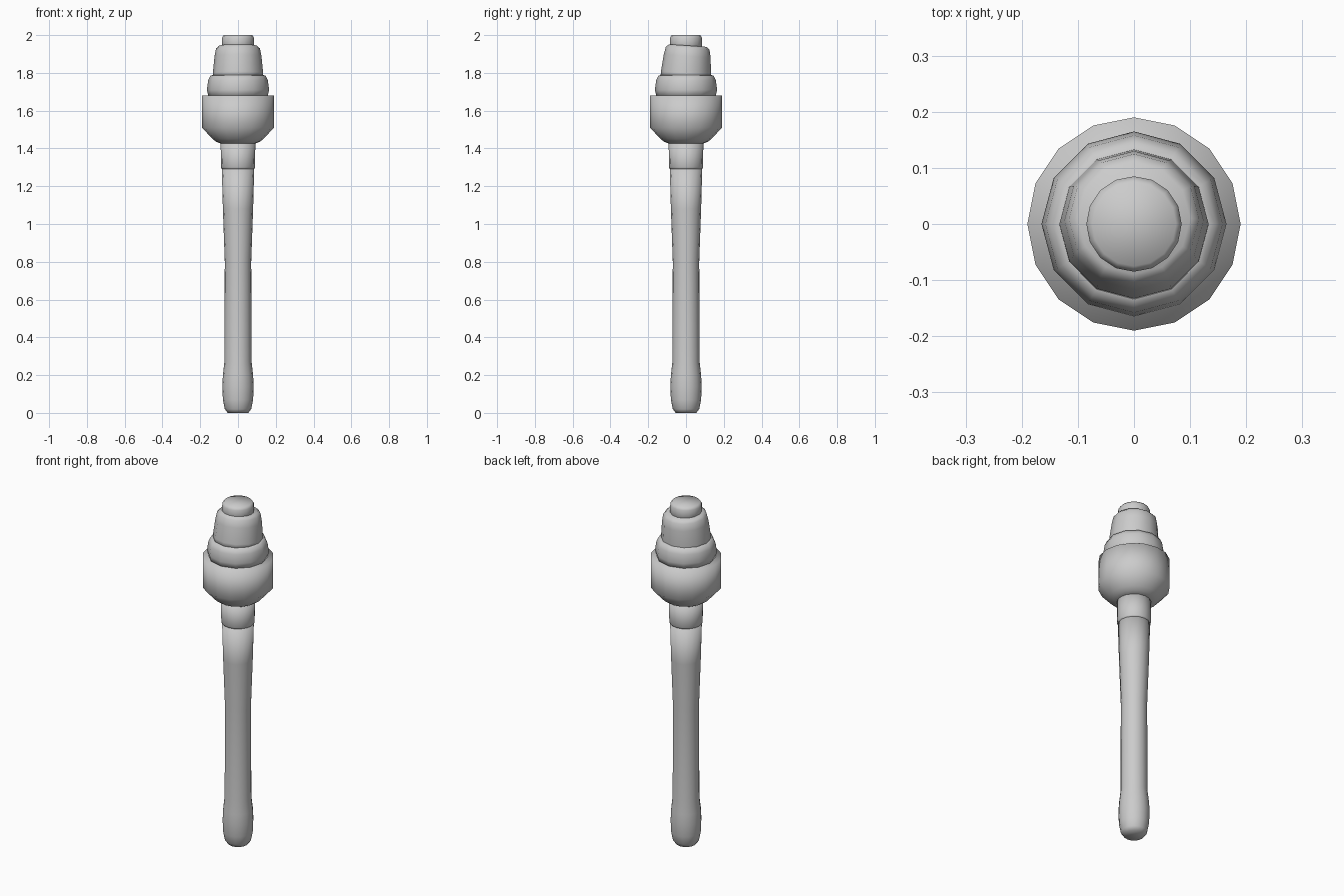
import bpy, math
from mathutils import Matrix

old = bpy.data.objects.get("Cube")
if old:
    bpy.data.objects.remove(old, do_unlink=True)

grey = bpy.data.materials.new("plain grey")
grey.use_nodes = True
grey.diffuse_color = (0.6, 0.6, 0.6, 1)
grey.node_tree.nodes["Principled BSDF"].inputs["Base Color"].default_value = (0.6, 0.6, 0.6, 1)


def lathe(name, profile, sides=16, tilt=0.0, pivot=0.0):
    """Closed turned solid from (radius, height) points, leaning toward the back."""
    verts, faces = [], []
    for r, z in profile:
        for i in range(sides):
            a = math.tau * i / sides
            verts.append((r * math.cos(a), r * math.sin(a), z))
    for k in range(len(profile) - 1):
        for i in range(sides):
            j = (i + 1) % sides
            faces.append((k * sides + i, k * sides + j, (k + 1) * sides + j, (k + 1) * sides + i))
    faces.append(tuple(reversed(range(sides))))
    faces.append(tuple(range(len(verts) - sides, len(verts))))
    mesh = bpy.data.meshes.new(name)
    mesh.from_pydata(verts, [], faces)
    shift = Matrix.Translation((0, 0, pivot))
    mesh.transform(shift @ Matrix.Rotation(-math.radians(tilt), 4, "X") @ shift.inverted())
    mesh.materials.append(grey)
    mesh.shade_smooth()
    obj = bpy.data.objects.new(name, mesh)
    bpy.context.collection.objects.link(obj)
    return obj


# Long handle with a rounded grip end
lathe("handle", [(0.055, 0), (0.07, 0.02), (0.08, 0.07), (0.083, 0.14), (0.08, 0.2),
                 (0.072, 0.27), (0.07, 0.8), (0.08, 1.08), (0.086, 1.3)])

# Collar between the handle and the cup
lathe("collar", [(0.085, 1.29), (0.09, 1.3), (0.092, 1.44)])

# Wide cup with a sloped base
lathe("cup", [(0.09, 1.425), (0.115, 1.435), (0.135, 1.45), (0.19, 1.51), (0.19, 1.68)])

# Stacked rings of the head
lathe("lower_ring", [(0.155, 1.67), (0.165, 1.71), (0.158, 1.76), (0.146, 1.785), (0.13, 1.79)], 12)
lathe("upper_ring", [(0.133, 1.77), (0.133, 1.8), (0.124, 1.89), (0.116, 1.93), (0.1, 1.945)],
      12, tilt=4, pivot=1.8)

# Button on top
lathe("top_button", [(0.085, 1.9), (0.085, 1.985), (0.075, 2.0)])
